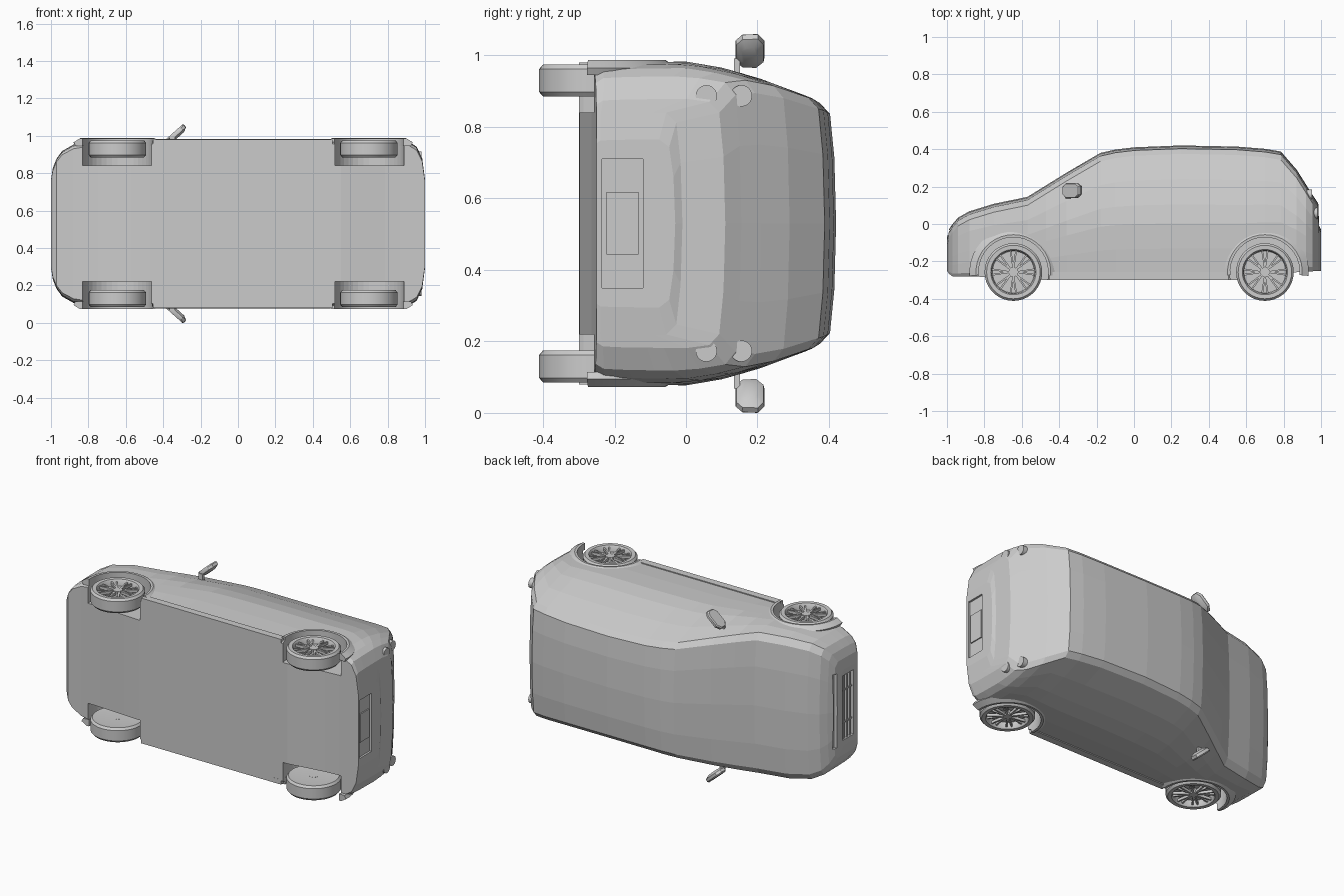
import bpy, bmesh, math
from mathutils import Vector, Matrix

if "Cube" in bpy.data.objects:
    bpy.data.objects.remove(bpy.data.objects["Cube"])

# The car lies on its side: length along x, its "up" is +y, its width runs along z
MID = 0.53
AXLES = (-0.645, 0.70)
AXLE_Y = -0.257


def interp(table, x):
    if x <= table[0][0]:
        return table[0][1]
    for (a, b), (c, d) in zip(table, table[1:]):
        if x <= c:
            return b + (d - b) * (x - a) / (c - a)
    return table[-1][1]


def make(name, bm):
    bmesh.ops.recalc_face_normals(bm, faces=bm.faces)
    me = bpy.data.meshes.new(name)
    bm.to_mesh(me)
    bm.free()
    ob = bpy.data.objects.new(name, me)
    bpy.context.collection.objects.link(ob)
    return ob


def smooth(ob, deg=35):
    bpy.ops.object.select_all(action='DESELECT')
    ob.select_set(True)
    bpy.context.view_layer.objects.active = ob
    bpy.ops.object.shade_smooth_by_angle(angle=math.radians(deg))


def loft(name, rings, closed=False):
    """Skin a list of closed point rings; cap the ends unless the loft is closed."""
    bm = bmesh.new()
    vs = [[bm.verts.new(p) for p in r] for r in rings]
    n = len(vs[0])
    pairs = list(zip(vs, vs[1:])) + ([(vs[-1], vs[0])] if closed else [])
    for a, b in pairs:
        for i in range(n):
            j = (i + 1) % n
            bm.faces.new((a[i], a[j], b[j], b[i]))
    if not closed:
        bm.faces.new(vs[0])
        bm.faces.new(vs[-1])
    return make(name, bm)


def add_box(bm, c, s, rot=Matrix()):
    m = Matrix.Translation(c) @ rot @ Matrix.Diagonal((*s, 1))
    bmesh.ops.create_cube(bm, size=1, matrix=m)


def box(name, c, s):
    bm = bmesh.new()
    add_box(bm, c, s)
    return make(name, bm)


def cylinder(name, c, r, depth, seg=32, rot=Matrix()):
    bm = bmesh.new()
    bmesh.ops.create_cone(bm, cap_ends=True, segments=seg, radius1=r, radius2=r,
                          depth=depth, matrix=Matrix.Translation(c) @ rot)
    return make(name, bm)


def cut(ob, cutter):
    m = ob.modifiers.new("cut", 'BOOLEAN')
    m.operation, m.solver, m.object = 'DIFFERENCE', 'EXACT', cutter
    bpy.context.view_layer.objects.active = ob
    bpy.ops.object.modifier_apply(modifier=m.name)
    bpy.data.objects.remove(cutter)


# Body shell: side profile, floor line, plan taper and side curvature
TOP = [(-1, -.075), (-.99, -.03), (-.97, .0), (-.94, .035), (-.88, .068), (-.75, .108), (-.57, .145),
       (-.36, .275), (-.18, .38), (-.1, .398), (0, .41), (.25, .42), (.55, .414), (.7, .402),
       (.785, .388), (.87, .29), (.955, .155), (.985, .11), (.99, -.01), (1, -.03)]
FLOOR = [(-1, -.25), (-.98, -.28), (-.83, -.28), (-.5, -.30), (.54, -.30), (.8, -.262), (1, -.25)]
PLAN = [(-1, .52), (-.99, .66), (-.97, .77), (-.94, .86), (-.88, .935), (-.75, .985), (-.57, 1),
        (.7, 1), (.87, .985), (.92, .96), (.955, .91), (.985, .77), (1, .52)]
SIDE = [(-.30, .44), (-.2, .45), (0, .453), (.1, .436), (.2, .408), (.35, .352), (.41, .315)]
STATIONS = sorted({x for x, _ in TOP} | {-.47, .4, .92})


def section(x):
    yt, yb, p = interp(TOP, x), interp(FLOOR, x), interp(PLAN, x)
    ye = yt - 0.045
    half = [(0, yb), (interp(SIDE, yb) * p * .97, yb)]
    for f in (.06, .25, .45, .6, .8, 1):
        y = yb + (ye - yb) * f
        half.append((interp(SIDE, y) * p, y))
    w = half[-1][0]
    half += [(w * .91, yt - .017), (w * .55, yt - .005), (0, yt)]
    ring = half + [(-a, b) for a, b in half[-2:0:-1]]
    return [(x, y, MID + a) for a, y in ring]


body = loft("car_body", [section(x) for x in STATIONS])

# Wheel wells, front openings and rear plate recess
for x in AXLES:
    for s in (-1, 1):
        cut(body, cylinder("well_cutter", (x, AXLE_Y, MID + s * .46), .188, .30, 40))
cut(body, box("intake_cutter", (-1, -.16, MID), (.05, .11, .40)))
cut(body, box("upper_grille_cutter", (-1, -.045, MID), (.05, .028, .46)))
cut(body, box("plate_recess_cutter", (1, -.178, MID), (.024, .115, .36)))

# Front intake slats and rear plate
bm = bmesh.new()
for y in (-.19, -.16, -.13):
    add_box(bm, (-.984, y, MID), (.016, .008, .40))
for z in (-.1, .1):
    add_box(bm, (-.983, -.16, MID + z), (.012, .11, .008))
make("intake_slats", bm)
box("rear_plate", (.991, -.178, MID), (.008, .09, .175))


def wheel(x, s):
    # Tyre and rim dish turned from one profile
    prof = [(.012, .358), (.115, .358), (.143, .355), (.154, .368), (.154, .432), (.143, .445),
            (.121, .444), (.116, .438), (.112, .405), (.012, .405)]
    n = 36
    rings = []
    for i in range(n):
        a = math.tau * i / n
        rings.append([(x + r * math.cos(a), AXLE_Y + r * math.sin(a), MID + s * w) for r, w in prof])
    smooth(loft("tyre_and_rim", rings, True))
    # Paired spokes and hub
    bm = bmesh.new()
    for i in range(8):
        for d in (-.13, .13):
            a = math.tau * i / 8
            p = Vector((.02 * math.cos(a), .02 * math.sin(a), 0))
            q = Vector((.116 * math.cos(a + d), .116 * math.sin(a + d), 0))
            v = q - p
            c = (p + q) / 2 + Vector((x, AXLE_Y, MID + s * .425))
            add_box(bm, c, (v.length, .009, .016), Matrix.Rotation(math.atan2(v.y, v.x), 4, 'Z'))
    make("wheel_spokes", bm)
    cylinder("wheel_hub", (x, AXLE_Y, MID + s * .396), .026, .078, 16)


def arch_lip(x, s):
    # Slightly proud rim following the wheel opening
    rings = []
    for i in range(21):
        a = math.radians(-5 + 190 * i / 20)
        rings.append([(x + r * math.cos(a), AXLE_Y + r * math.sin(a), MID + s * w)
                      for r, w in ((.186, .415), (.186, .456), (.2, .457), (.235, .435), (.225, .415))])
    smooth(loft("wheel_arch_lip", rings))


def door_mirror(s):
    # Rounded shell swept back and outward, on a short stalk
    out = [(-.038, -.3), (-.038, .3), (-.02, .48), (.025, .5), (.042, .3), (.042, -.3), (.02, -.5), (-.02, -.48)]
    rings = []
    for t, k, thick in ((0, .55, -.018), (.25, .95, -.008), (.7, 1, .006), (1, .9, .012)):
        ring = []
        for v, u in out:
            ring.append((-.33 + u * .095 * k - thick * .9, .177 + v * k,
                         MID + s * (.482 + u * .085 * k + thick * .8)))
        rings.append(ring)
    ob = loft("door_mirror", rings)
    smooth(ob)
    bm = bmesh.new()
    add_box(bm, (-.352, .143, MID + s * .432), (.03, .016, .06))
    make("mirror_stalk", bm)


for s in (-1, 1):
    door_mirror(s)
    # Round tail lamps stacked at the rear corners
    for lx, ly in ((.957, .057), (.928, .155)):
        smooth(cylinder("tail_lamp", (lx, ly, MID + s * .357), .03, .05, 20,
                        Matrix.Rotation(math.pi / 2, 4, 'Y')))
    for x in AXLES:
        wheel(x, s)
        arch_lip(x, s)
    # Side sill
    box("side_sill", (.025, -.278, MID + s * .435), (.96, .044, .03))
